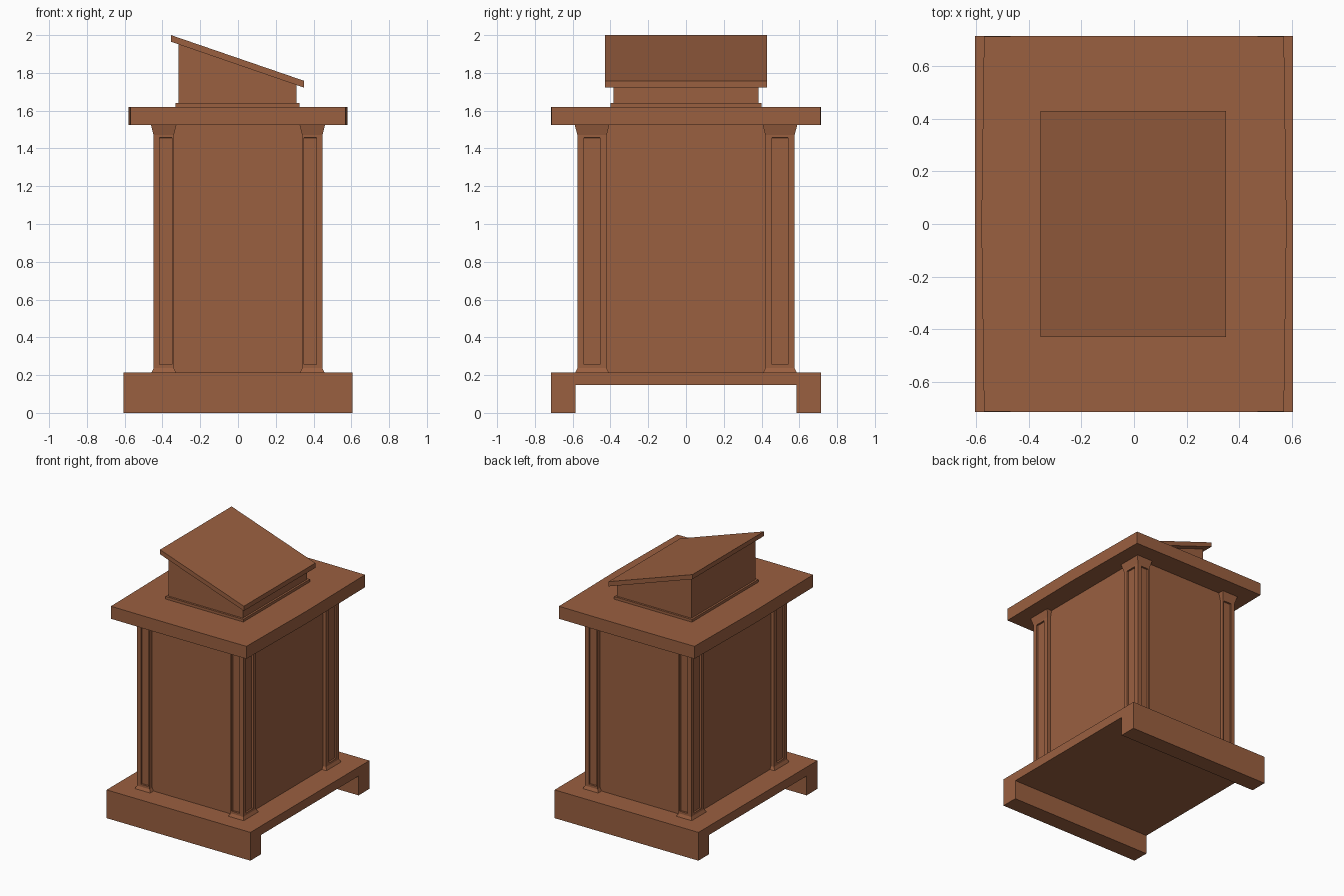
import bpy, bmesh
from mathutils import Vector

if "Cube" in bpy.data.objects:
    bpy.data.objects.remove(bpy.data.objects["Cube"])

wood = bpy.data.materials.new("brown_wood")
wood.diffuse_color = (0.323, 0.116, 0.051, 1)
wood.use_nodes = True
wood.node_tree.nodes["Principled BSDF"].inputs["Base Color"].default_value = wood.diffuse_color


def finish(name, bm):
    bmesh.ops.recalc_face_normals(bm, faces=bm.faces)
    mesh = bpy.data.meshes.new(name)
    bm.to_mesh(mesh)
    bm.free()
    mesh.materials.append(wood)
    ob = bpy.data.objects.new(name, mesh)
    bpy.context.collection.objects.link(ob)
    return ob


def prism(name, profile, offset):
    """Extrude a closed 3D profile along an offset vector."""
    bm = bmesh.new()
    face = bm.faces.new([bm.verts.new(p) for p in profile])
    ext = bmesh.ops.extrude_face_region(bm, geom=[face], use_keep_orig=True)
    moved = [v for v in ext["geom"] if isinstance(v, bmesh.types.BMVert)]
    bmesh.ops.translate(bm, verts=moved, vec=offset)
    return finish(name, bm)


def box(name, x0, x1, y, z0, z1):
    return prism(name, [(x0, -y, z0), (x1, -y, z0), (x1, -y, z1), (x0, -y, z1)],
                 (0, 2 * y, 0))


# Base with a runner under the front and back edges
prism("base", [(-0.605, y, z) for y, z in (
    (-0.715, 0), (-0.585, 0), (-0.585, 0.147), (0.585, 0.147),
    (0.585, 0), (0.715, 0), (0.715, 0.215), (-0.715, 0.215))], (1.21, 0, 0))

# Main cabinet
box("cabinet", -0.42, 0.42, 0.545, 0.215, 1.525)

# Table top with very slightly bowed edges
quarter = [(0.58, 0), (0.57, 0.713), (0.27, 0.715)]
outline = (quarter + [(-x, y) for x, y in quarter[::-1]]
           + [(-x, -y) for x, y in quarter[1:]] + [(x, -y) for x, y in quarter[:0:-1]])
prism("table_top", [(x, y, 1.525) for x, y in outline], (0, 0, 0.095))

# Corner pilaster with flared ends and recessed panels, mirrored to four corners
bm = bmesh.new()
rings = []
for z, f in ((0.215, 0.011), (0.237, 0), (1.47, 0), (1.525, 0.014)):
    x0, x1, y0, y1 = 0.34 - f, 0.447 + f, 0.42 - f, 0.575 + f
    rings.append([bm.verts.new(p) for p in
                  ((x0, y0, z), (x1, y0, z), (x1, y1, z), (x0, y1, z))])
panels = []
for k, (a, b) in enumerate(zip(rings, rings[1:])):
    for i in range(4):
        j = (i + 1) % 4
        face = bm.faces.new((a[i], a[j], b[j], b[i]))
        if k == 1 and i in (1, 2):
            panels.append(face)
bm.faces.new(rings[0])
bm.faces.new(rings[-1])
bmesh.ops.recalc_face_normals(bm, faces=bm.faces)
for face, axis, lo, hi in ((panels[0], 1, 0.455, 0.54), (panels[1], 0, 0.35, 0.415)):
    bmesh.ops.inset_individual(bm, faces=[face], thickness=0.01)
    mid = face.calc_center_median()
    for v in face.verts:
        v.co[axis] = lo if v.co[axis] < mid[axis] else hi
        v.co.z = 0.255 if v.co.z < 1 else 1.457
    bmesh.ops.inset_individual(bm, faces=[face], thickness=0.001, depth=-0.013)
pilasters = finish("corner_pilasters", bm)
mirror = pilasters.modifiers.new("Mirror", 'MIRROR')
mirror.use_axis = (True, True, False)

# Reading desk: plinth, wedge and sloping board
box("desk_plinth", -0.33, 0.325, 0.40, 1.62, 1.64)
prism("desk_wedge", [(x, -0.385, z) for x, z in (
    (-0.315, 1.64), (0.31, 1.64), (0.31, 1.74), (-0.315, 1.955))], (0, 0.77, 0))
prism("reading_board", [(x, -0.43, z) for x, z in (
    (-0.355, 1.965), (0.35, 1.722), (0.35, 1.758), (-0.355, 2.0))], (0, 0.86, 0))
